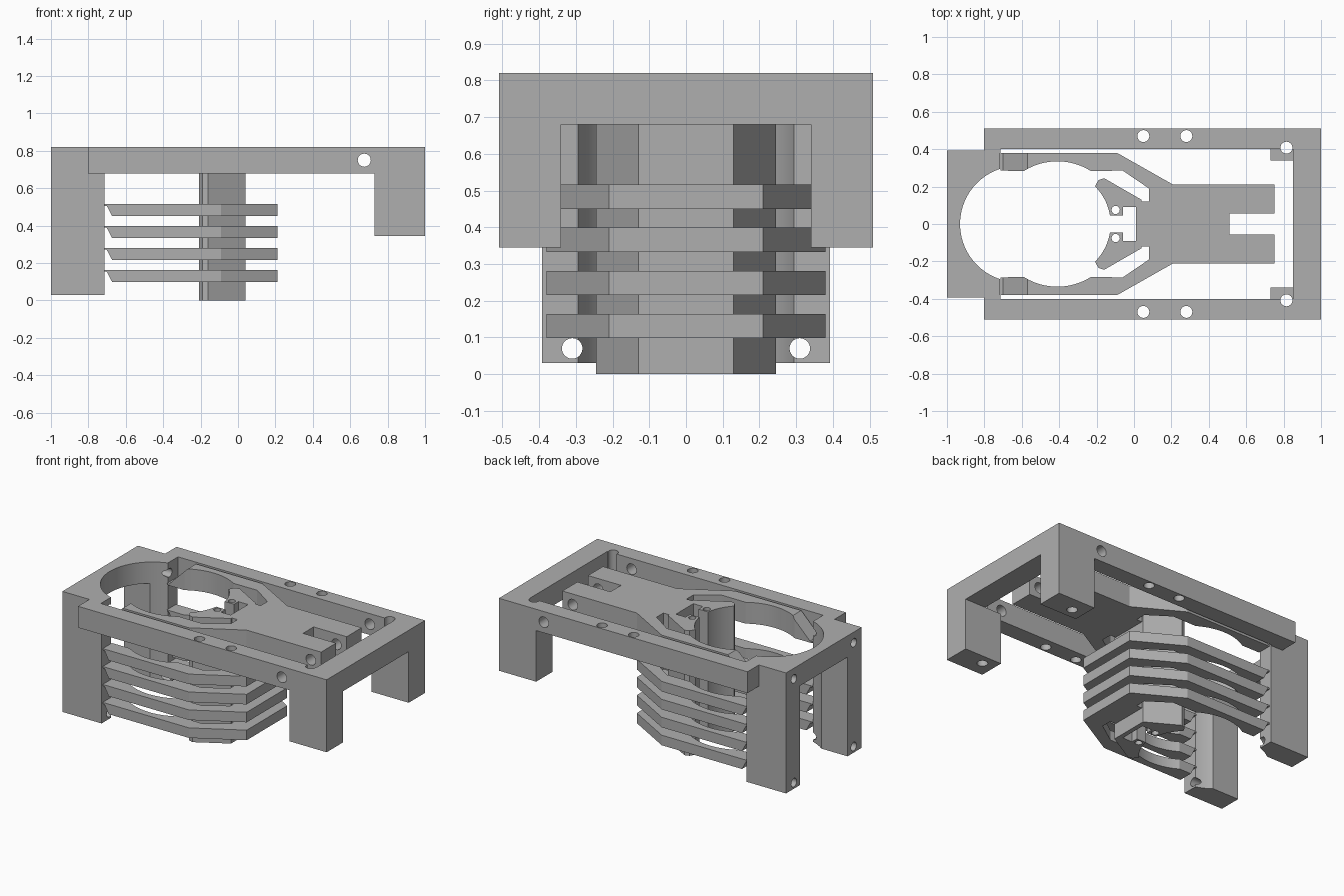
import bpy, bmesh
from math import sin, cos, radians
from mathutils import Vector

cube = bpy.data.objects.get("Cube")
if cube:
    bpy.data.objects.remove(cube, do_unlink=True)

grey = bpy.data.materials.new("matte_grey")
grey.use_nodes = True
grey.diffuse_color = (0.43, 0.43, 0.43, 1)
grey.node_tree.nodes["Principled BSDF"].inputs["Base Color"].default_value = (0.43, 0.43, 0.43, 1)


def arc(cx, r, a, b, n=16):
    """Points on a circle centred on the x axis, from angle a to b in degrees."""
    angles = [radians(a + (b - a) * i / n) for i in range(n + 1)]
    return [(cx + r * cos(t), r * sin(t)) for t in angles]


def flip(points):
    return [(x, -y) for x, y in reversed(points)]


def mirrored(half):
    return half + flip(half)


def prism(name, outline, low, high, axis="z"):
    """Extrude an outline along z, or an x-z outline along y, or a y-z outline along x."""
    place = {"z": lambda p, h: (p[0], p[1], h),
             "y": lambda p, h: (p[0], h, p[1]),
             "x": lambda p, h: (h, p[0], p[1])}[axis]
    bm = bmesh.new()
    face = bm.faces.new([bm.verts.new(place(p, low)) for p in outline])
    ext = bmesh.ops.extrude_face_region(bm, geom=[face])
    verts = [g for g in ext["geom"] if isinstance(g, bmesh.types.BMVert)]
    shift = Vector(place((0, 0), high - low))
    bmesh.ops.translate(bm, verts=verts, vec=shift)
    bmesh.ops.recalc_face_normals(bm, faces=bm.faces)
    mesh = bpy.data.meshes.new(name)
    bm.to_mesh(mesh)
    bm.free()
    mesh.materials.append(grey)
    obj = bpy.data.objects.new(name, mesh)
    bpy.context.collection.objects.link(obj)
    return obj


def hole(u, v, r, low, high, axis="z"):
    ring = [(u + x, v + y) for x, y in arc(0, r, 0, 345, 23)]
    return prism("hole_cutter", ring, low, high, axis)


def cut(obj, cutters):
    """Subtract the cutters, bake the result and delete the cutters."""
    for c in cutters:
        c.hide_render = True
        mod = obj.modifiers.new("cut", "BOOLEAN")
        mod.operation, mod.solver, mod.object = "DIFFERENCE", "EXACT", c
    deps = bpy.context.evaluated_depsgraph_get()
    baked = bpy.data.meshes.new_from_object(obj.evaluated_get(deps))
    obj.modifiers.clear()
    obj.data = baked
    for c in cutters:
        bpy.data.objects.remove(c, do_unlink=True)
    parts.append(obj)


parts = []
BASE, TOP = 0.68, 0.82
HINGE = -0.715
SIDES = (1, -1)

# Open rectangular frame with screw holes and pivot hole
frame = prism("frame", mirrored([(0.85, 0.4), (HINGE, 0.4), (HINGE, 0.392),
                                 (-0.803, 0.392), (-0.803, 0.51), (1, 0.51)]), BASE, TOP)
cut(frame, [hole(x, s * y, 0.032, 0.6, 0.9) for s in SIDES
            for x, y in ((0.05, 0.47), (0.28, 0.47), (0.815, 0.408))]
    + [hole(0.675, 0.75, 0.035, -0.6, 0.6, "y")])

# End block with round mouth
block = prism("end_block", mirrored(arc(-0.62, 0.31, 179, 108) +
                                    [(HINGE, 0.392), (-1, 0.392)]), BASE, TOP)
cut(block, [hole(s * 0.31, 0.75, 0.028, -1.1, -0.6, "x") for s in SIDES])

# Long legs under the end block, short legs at the other corners
long_leg = arc(-0.62, 0.31, 127.8, 108) + [(HINGE, 0.392), (-1, 0.392), (-1, 0.245)]
short_leg = [(0.73, 0.34), (1, 0.34), (1, 0.51), (0.73, 0.51)]
for side, s in (("left", 1), ("right", -1)):
    leg = prism("long_leg_" + side, long_leg if s > 0 else flip(long_leg), 0.03, BASE)
    cut(leg, [hole(s * 0.31, 0.07, 0.028, -1.1, -0.6, "x")])
    leg = prism("short_leg_" + side, short_leg if s > 0 else flip(short_leg), 0.345, BASE)
    cut(leg, [hole(0.815, s * 0.408, 0.032, 0.3, 0.75)])

# Shared horseshoe arms of the lever and the fins
arms = ([(0.04, 0.12), (0.08, 0.12), (0.08, 0.19), (-0.06, 0.285)]
        + arc(-0.41, 0.335, 58, 122, 24)
        + [(HINGE, 0.285), (HINGE, 0.38), (-0.09, 0.38), (0.21, 0.21)])

# Lever plate with slotted tail, thinned to a hinge beside the end block
lever = prism("lever_plate", mirrored(arms + [(0.75, 0.21), (0.75, 0.055), (0.51, 0.055)]),
              BASE, TOP)
wedge = [(-0.75, 0.69), (-0.7, 0.69), (-0.56, 0.83), (-0.75, 0.83)]
cut(lever, [prism("hinge_cutter", wedge, -0.6, 0.6, "y"),
            hole(0.675, 0.75, 0.035, -0.6, 0.6, "y")])

# Four fins, each thinned from below at its hinge
for i in range(4):
    z = 0.098 + i * 0.1175
    fin = prism("fin_%d" % (i + 1), mirrored(arms), z, z + 0.066)
    wedge = [(-0.75, z - 0.01), (-0.667, z - 0.01), (-0.702, z + 0.056), (-0.75, z + 0.056)]
    cut(fin, [prism("hinge_cutter", wedge, -0.6, 0.6, "y")])

# Upright clamp column with curved jaws
column = prism("clamp_column", mirrored(
    [(0.01, 0.09), (-0.06, 0.09), (-0.06, 0.045)] + arc(-0.41, 0.285, 9, 45)
    + [(-0.19, 0.235), (-0.16, 0.245), (0.04, 0.13)]), 0, TOP)
cut(column, [hole(-0.098, s * 0.075, 0.022, -0.1, 0.9) for s in SIDES])

# Smooth the curved walls, keep the corners crisp
bpy.ops.object.select_all(action="DESELECT")
for obj in parts:
    obj.select_set(True)
bpy.context.view_layer.objects.active = parts[0]
bpy.ops.object.shade_smooth_by_angle(angle=radians(25))
